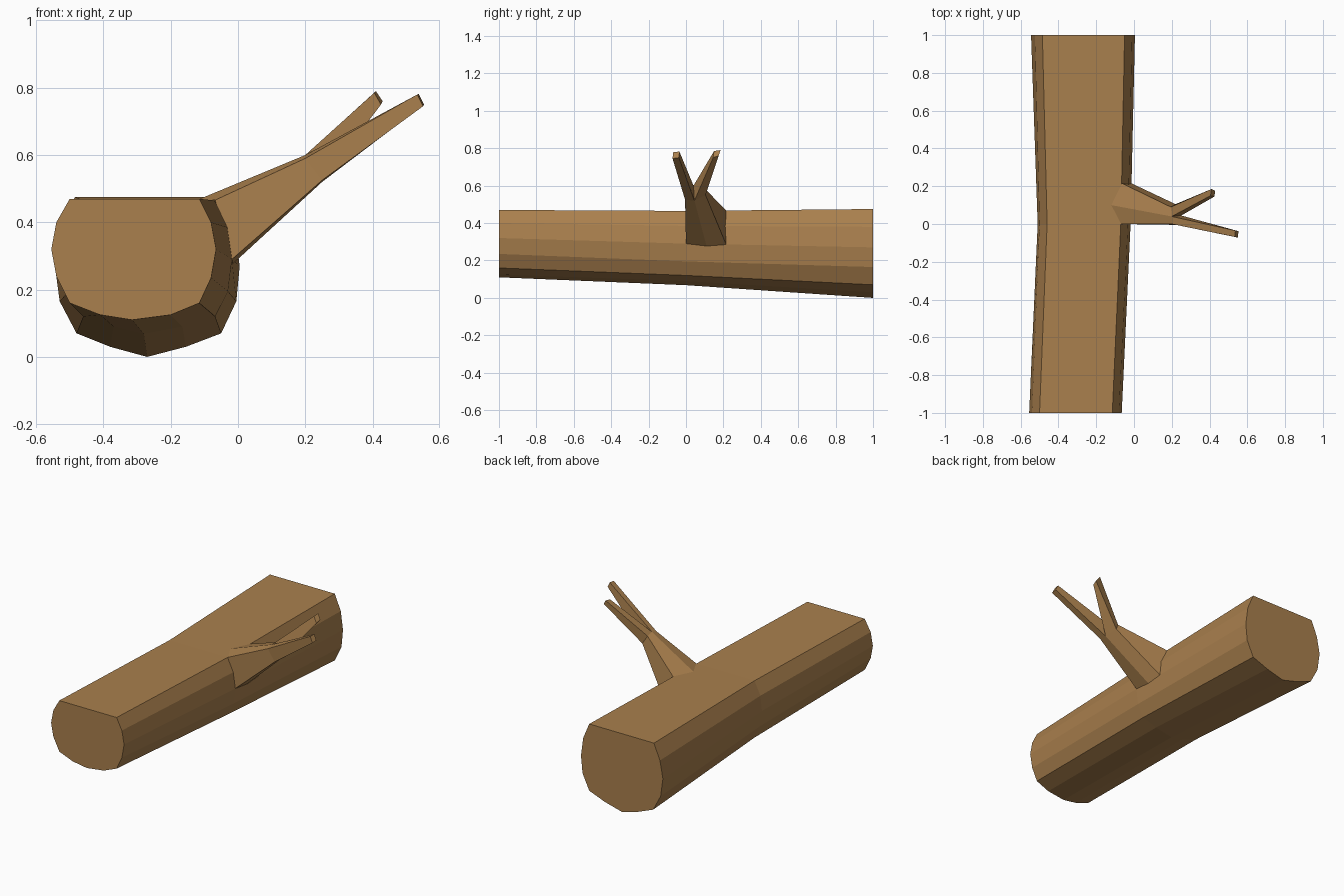
import bpy, bmesh

if "Cube" in bpy.data.objects:
    bpy.data.objects.remove(bpy.data.objects["Cube"])

wood = bpy.data.materials.new("brown wood")
wood.diffuse_color = (0.40, 0.215, 0.075, 1)
wood.use_nodes = True
wood.node_tree.nodes["Principled BSDF"].inputs["Base Color"].default_value = wood.diffuse_color


def finish(name, bm):
    bmesh.ops.recalc_face_normals(bm, faces=bm.faces)
    mesh = bpy.data.meshes.new(name)
    bm.to_mesh(mesh)
    bm.free()
    mesh.materials.append(wood)
    bpy.context.collection.objects.link(bpy.data.objects.new(name, mesh))


def bridge(bm, a, b):
    for i in range(len(a)):
        j = (i + 1) % len(a)
        bm.faces.new((a[i], a[j], b[j], b[i]))


# Log: three cross-sections (x, z), flat on top
front = [(-.5, .47), (-.115, .47), (-.08, .4), (-.065, .32), (-.08, .235), (-.115, .16), (-.2, .125),
         (-.315, .11), (-.41, .125), (-.5, .16), (-.54, .24), (-.555, .32), (-.54, .4)]
middle = [(-.46, .465), (-.07, .465), (-.032, .385), (-.018, .29), (-.03, .195), (-.068, .12), (-.165, .09),
          (-.28, .068), (-.37, .09), (-.46, .12), (-.498, .2), (-.51, .295), (-.5, .385)]
back = [(-.485, .475), (-.05, .475), (-.01, .38), (.005, .27), (-.005, .165), (-.05, .07), (-.155, .03),
        (-.27, 0), (-.38, .03), (-.48, .07), (-.53, .165), (-.545, .275), (-.525, .38)]
bm = bmesh.new()
rings = [[bm.verts.new((x, y, z)) for x, z in pts] for y, pts in ((-1, front), (0, middle), (1, back))]
bridge(bm, rings[0], rings[1])
bridge(bm, rings[1], rings[2])
bm.faces.new(rings[0])
bm.faces.new(rings[2])
finish("log", bm)

# Branch: six-sided stem that splits into two four-sided twigs
bm = bmesh.new()
ring = lambda pts: [bm.verts.new(p) for p in pts]
root = ring([(-.018, 0, .29), (-.015, .11, .277), (-.013, .215, .285),
             (-.063, .215, .467), (-.12, .1, .467), (-.068, 0, .466)])
fork = ring([(.25, -.005, .525), (.25, .045, .52), (.22, .105, .55),
             (.195, .09, .595), (.2, .04, .6), (.2, 0, .59)])
bridge(bm, root, fork)
bm.faces.new(root)
twig_a = ring([(.55, -.072, .745), (.553, -.038, .75), (.537, -.035, .782), (.533, -.068, .78)])
twig_b = ring([(.425, .145, .75), (.43, .175, .76), (.41, .185, .79), (.405, .15, .785)])
for picks, tip in (((0, 1, 4, 5), twig_a), ((1, 2, 3, 4), twig_b)):
    bridge(bm, [fork[i] for i in picks], tip)
    bm.faces.new(tip)
finish("forked_branch", bm)
